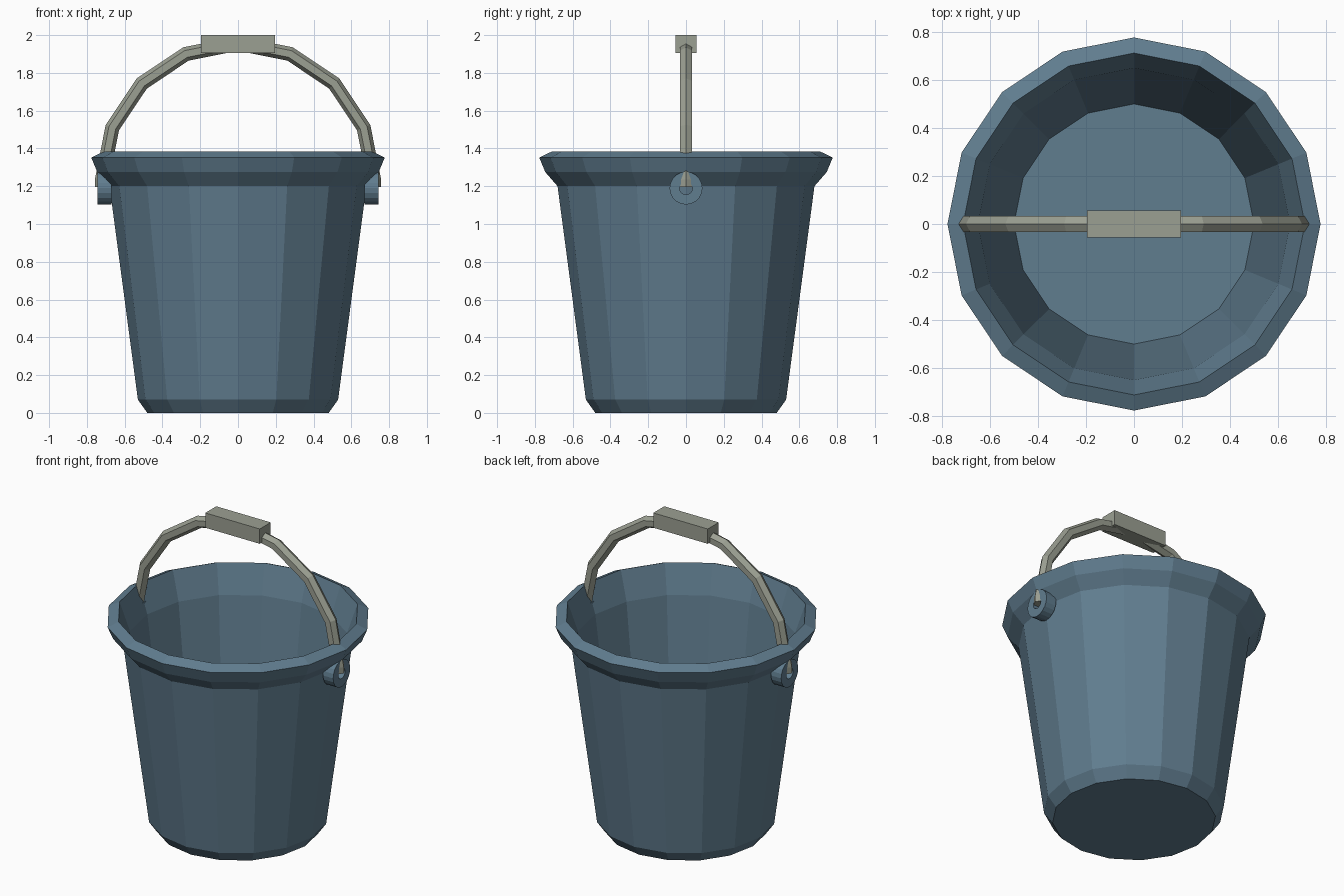
import bpy, bmesh, math
from mathutils import Vector

if "Cube" in bpy.data.objects:
    bpy.data.objects.remove(bpy.data.objects["Cube"])


def material(name, rgb):
    m = bpy.data.materials.new(name)
    m.diffuse_color = (*rgb, 1)
    m.use_nodes = True
    m.node_tree.nodes["Principled BSDF"].inputs["Base Color"].default_value = m.diffuse_color
    return m


blue = material("slate blue", (0.118, 0.205, 0.275))
grey = material("warm grey", (0.33, 0.35, 0.29))


def make_object(name, bm, mat):
    bmesh.ops.recalc_face_normals(bm, faces=bm.faces[:])
    me = bpy.data.meshes.new(name)
    bm.to_mesh(me)
    bm.free()
    me.materials.append(mat)
    ob = bpy.data.objects.new(name, me)
    bpy.context.collection.objects.link(ob)
    return ob


def skin(bm, rings, closed=False):
    """Bridge successive rings of points; cap the ends unless closed."""
    vs = [[bm.verts.new(p) for p in r] for r in rings]
    n = len(vs[0])
    pairs = list(zip(vs, vs[1:])) + ([(vs[-1], vs[0])] if closed else [])
    for a, b in pairs:
        for i in range(n):
            j = (i + 1) % n
            bm.faces.new((a[i], a[j], b[j], b[i]))
    if not closed:
        bm.faces.new(vs[0])
        bm.faces.new(vs[-1])


def circle(r, n):
    return [(r * math.cos(math.tau * i / n), r * math.sin(math.tau * i / n))
            for i in range(n)]


# Bucket: 16-sided lathe, outside up over the rim and down to the inner floor
profile = [(0.48, 0), (0.53, 0.07), (0.68, 1.2), (0.745, 1.275), (0.777, 1.352),
           (0.712, 1.383), (0.65, 1.2), (0.5, 0.07)]
bm = bmesh.new()
skin(bm, [[(x, y, z) for x, y in circle(r, 16)] for r, z in profile])
make_object("bucket", bm, blue)

# Handle lugs: rings on each side, with a hole
for side, label in ((-1, "left"), (1, "right")):
    bm = bmesh.new()
    ring = [(0.087, 0.67), (0.087, 0.743), (0.034, 0.743), (0.034, 0.67)]
    skin(bm, [[(side * x, y, 1.19 + z) for y, z in circle(r, 20)]
              for r, x in ring], closed=True)
    make_object(label + "_lug", bm, blue)

# Handle: six-sided tube along a half circle, ends running down into the lugs
R, zc = 0.72, 1.235
path = [(Vector((R, 0, 1.195)), 0)]
for i in range(9):
    a = math.pi * i / 8
    path.append((Vector((R * math.cos(a), 0, zc + R * math.sin(a))), a))
path.append((Vector((-R, 0, 1.195)), math.pi))
bm = bmesh.new()
rings = []
for p, a in path:
    out = Vector((math.cos(a), 0, math.sin(a)))
    rings.append([p + out * u + Vector((0, v, 0)) for u, v in circle(0.038, 6)])
skin(bm, rings)
make_object("handle", bm, grey)

# Grip block at the top of the handle
bm = bmesh.new()
bmesh.ops.create_cube(bm, size=1)
for v in bm.verts:
    v.co = Vector((v.co.x * 0.39, v.co.y * 0.112, 1.952 + v.co.z * 0.096))
make_object("grip", bm, grey)
